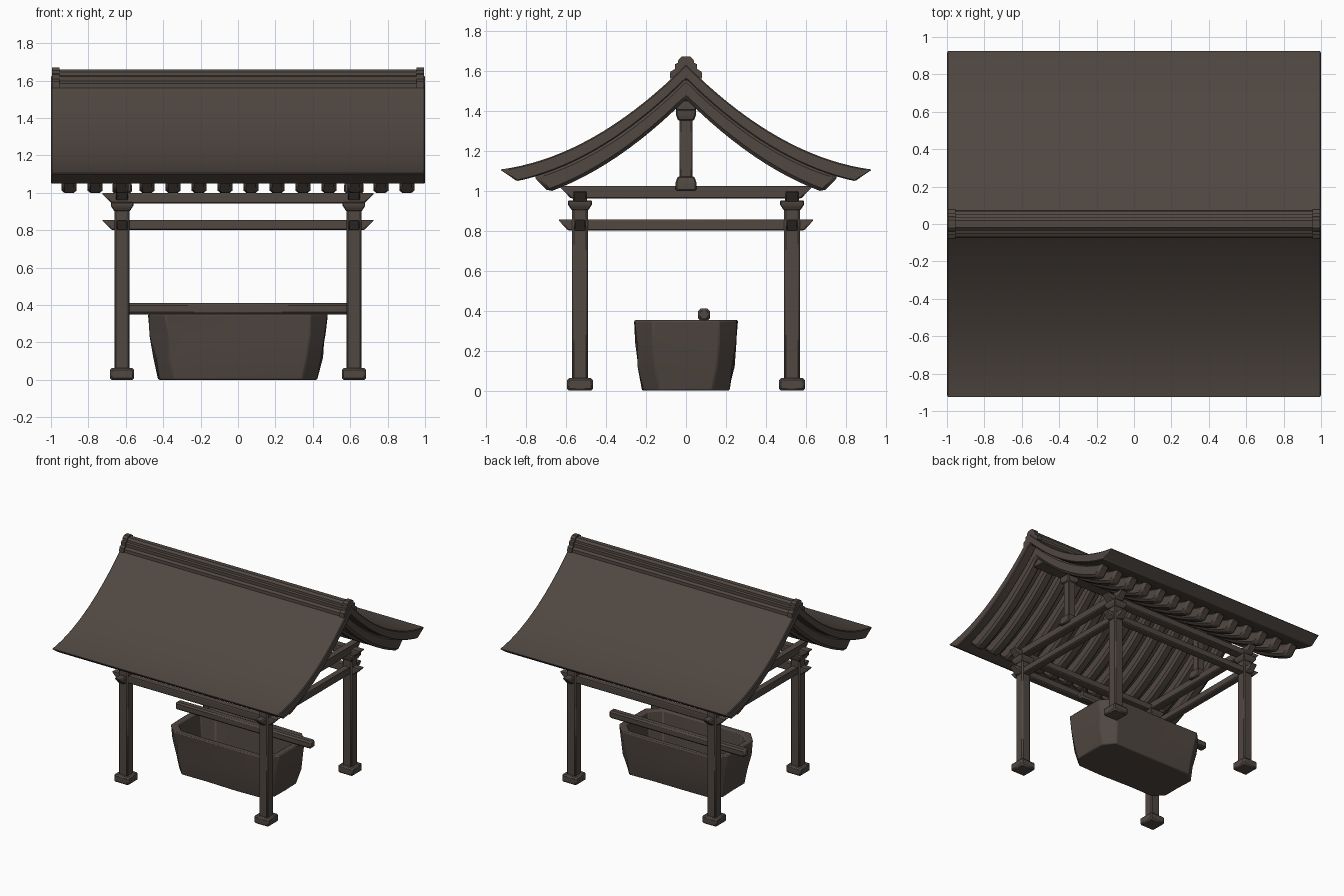
import bpy, bmesh, math, random

if "Cube" in bpy.data.objects:
    bpy.data.objects.remove(bpy.data.objects["Cube"])

random.seed(4)
wood = bpy.data.materials.new("dark_brown")
wood.diffuse_color = (0.08, 0.063, 0.053, 1)
wood.use_nodes = True
wood.node_tree.nodes["Principled BSDF"].inputs["Base Color"].default_value = wood.diffuse_color


def finish(name, bm, bevel=0.0, segments=1, angle=35):
    bmesh.ops.recalc_face_normals(bm, faces=bm.faces[:])
    me = bpy.data.meshes.new(name)
    bm.to_mesh(me)
    bm.free()
    ob = bpy.data.objects.new(name, me)
    bpy.context.collection.objects.link(ob)
    me.materials.append(wood)
    bpy.ops.object.select_all(action='DESELECT')
    ob.select_set(True)
    bpy.context.view_layer.objects.active = ob
    if bevel:
        m = ob.modifiers.new("bevel", 'BEVEL')
        m.width = bevel
        m.segments = segments
        m.limit_method = 'ANGLE'
        m.angle_limit = math.radians(40)
    bpy.ops.object.shade_smooth_by_angle(angle=math.radians(angle))
    return ob


def loft(bm, rings, caps=True):
    """Join closed rings of points with quads."""
    vs = [[bm.verts.new(p) for p in r] for r in rings]
    n = len(vs[0])
    for a, b in zip(vs, vs[1:]):
        for i in range(n):
            j = (i + 1) % n
            bm.faces.new((a[i], a[j], b[j], b[i]))
    if caps:
        bm.faces.new(vs[0][::-1])
        bm.faces.new(vs[-1])


def rect(cx, cy, hx, hy, z):
    return [(cx - hx, cy - hy, z), (cx + hx, cy - hy, z),
            (cx + hx, cy + hy, z), (cx - hx, cy + hy, z)]


def block(name, cx, cy, levels, bevel=0.006):
    """Vertical part from (half width, z) levels."""
    bm = bmesh.new()
    loft(bm, [rect(cx, cy, h, h, z) for h, z in levels])
    return finish(name, bm, bevel)


def beam(name, axis, offset, z0, z1, top_len, bottom_len, half=0.03, bevel=0.006):
    """Horizontal beam along x or y with slanted ends."""
    bm = bmesh.new()
    if axis == 'x':
        rings = [rect(0, offset, l, half, z) for l, z in ((bottom_len, z0), (top_len, z1))]
    else:
        rings = [rect(offset, 0, half, l, z) for l, z in ((bottom_len, z0), (top_len, z1))]
    loft(bm, rings)
    return finish(name, bm, bevel)


def roof_z(y):
    d = 0.93 - abs(y)
    return 1.105 + 0.13 * d + 0.467 * d * d


def roof_strip(bm, x0, x1, top_y, top_drop, bottom_y, bottom_drop, n=24):
    """Curved strip over the ridge, following the roof line."""
    rings = []
    for i in range(n + 1):
        t = 2 * i / n - 1
        a, b = t * top_y, t * bottom_y
        zt, zb = roof_z(a) - top_drop, roof_z(b) - bottom_drop
        rings.append([(x0, a, zt), (x1, a, zt), (x1, b, zb), (x0, b, zb)])
    loft(bm, rings)


# Roof shell
bm = bmesh.new()
roof_strip(bm, -1, 1, 0.93, 0, 0.845, 0.072, 36)
finish("roof", bm, 0.006)

# Rafters under the roof
bm = bmesh.new()
for i in range(14):
    x = -0.903 + i * 1.806 / 13
    roof_strip(bm, x - 0.04, x + 0.04, 0.765, 0.066, 0.685, 0.172)
finish("rafters", bm, 0.016)

# Ridge cap with larger end pieces
half = [(0.072, 1.55), (0.07, 1.585), (0.05, 1.597), (0.05, 1.622),
        (0.036, 1.628), (0.034, 1.645), (0.018, 1.66)]


def ridge(name, x0, x1, s, dz):
    prof = [(y * s, z + dz) for y, z in half] + [(-y * s, z + dz) for y, z in reversed(half)]
    bm = bmesh.new()
    loft(bm, [[(x, y, z) for y, z in prof] for x in (x0, x1)])
    finish(name, bm)


ridge("ridge_cap", -0.98, 0.98, 1, 0)
for s in (-1, 1):
    ridge("ridge_end", min(s * 0.955, s * 0.995), max(s * 0.955, s * 0.995), 1.12, 0.01)

# Ridge beam on two struts
beam("ridge_beam", 'x', 0, 1.40, 1.47, 0.92, 0.92, 0.05)
for sx in (-1, 1):
    x = sx * 0.62
    block("strut", x, 0, [(0.032, 1.0), (0.032, 1.4)])
    block("strut_foot", x, 0, [(0.052, 1.0), (0.052, 1.04), (0.042, 1.07)])
    block("strut_head", x, 0, [(0.04, 1.35), (0.05, 1.38), (0.05, 1.42)])

    # Posts with feet and caps
    for sy in (-1, 1):
        y = sy * 0.53
        block("post", x, y, [(0.039, 0.03), (0.039, 0.95)], 0.008)
        block("post_foot", x, y, [(0.065, 0), (0.065, 0.062)], 0.01)
        block("post_cap", x, y, [(0.043, 0.902), (0.05, 0.915), (0.06, 0.93), (0.06, 0.95)], 0.004)

    # Beams running front to back
    beam("side_tie_beam", 'y', x, 0.80, 0.855, 0.64, 0.59, 0.029)
    beam("side_top_beam", 'y', x, 0.96, 1.022, 0.635, 0.575, 0.032)

# Beams running left to right
for sy in (-1, 1):
    beam("long_tie_beam", 'x', sy * 0.53, 0.80, 0.855, 0.73, 0.675, 0.029)
    beam("long_top_beam", 'x', sy * 0.53, 0.942, 0.998, 0.73, 0.675, 0.034)


# Rough stone water trough
def trough_ring(hx, hy, z, c, jitter):
    pts = [(hx, -hy + c), (hx, 0), (hx, hy - c), (hx - c, hy), (hx / 3, hy), (-hx / 3, hy),
           (-hx + c, hy), (-hx, hy - c), (-hx, 0), (-hx, -hy + c), (-hx + c, -hy),
           (-hx / 3, -hy), (hx / 3, -hy), (hx - c, -hy)]
    return [(x + random.uniform(-jitter, jitter), y + random.uniform(-jitter, jitter), z)
            for x, y in pts]


bm = bmesh.new()
loft(bm, [trough_ring(0.425, 0.215, 0, 0.08, 0.006),
          trough_ring(0.445, 0.235, 0.12, 0.09, 0.012),
          trough_ring(0.465, 0.25, 0.24, 0.09, 0.01),
          trough_ring(0.48, 0.257, 0.352, 0.09, 0.004),
          trough_ring(0.43, 0.212, 0.352, 0.08, 0.004),
          trough_ring(0.40, 0.185, 0.10, 0.07, 0.004)])
finish("water_trough", bm, 0.008, 2, 40)

# Ladle rest pole lying across the trough
beam("ladle_pole", 'x', 0.09, 0.35, 0.41, 0.6, 0.6, 0.03, 0.012)
